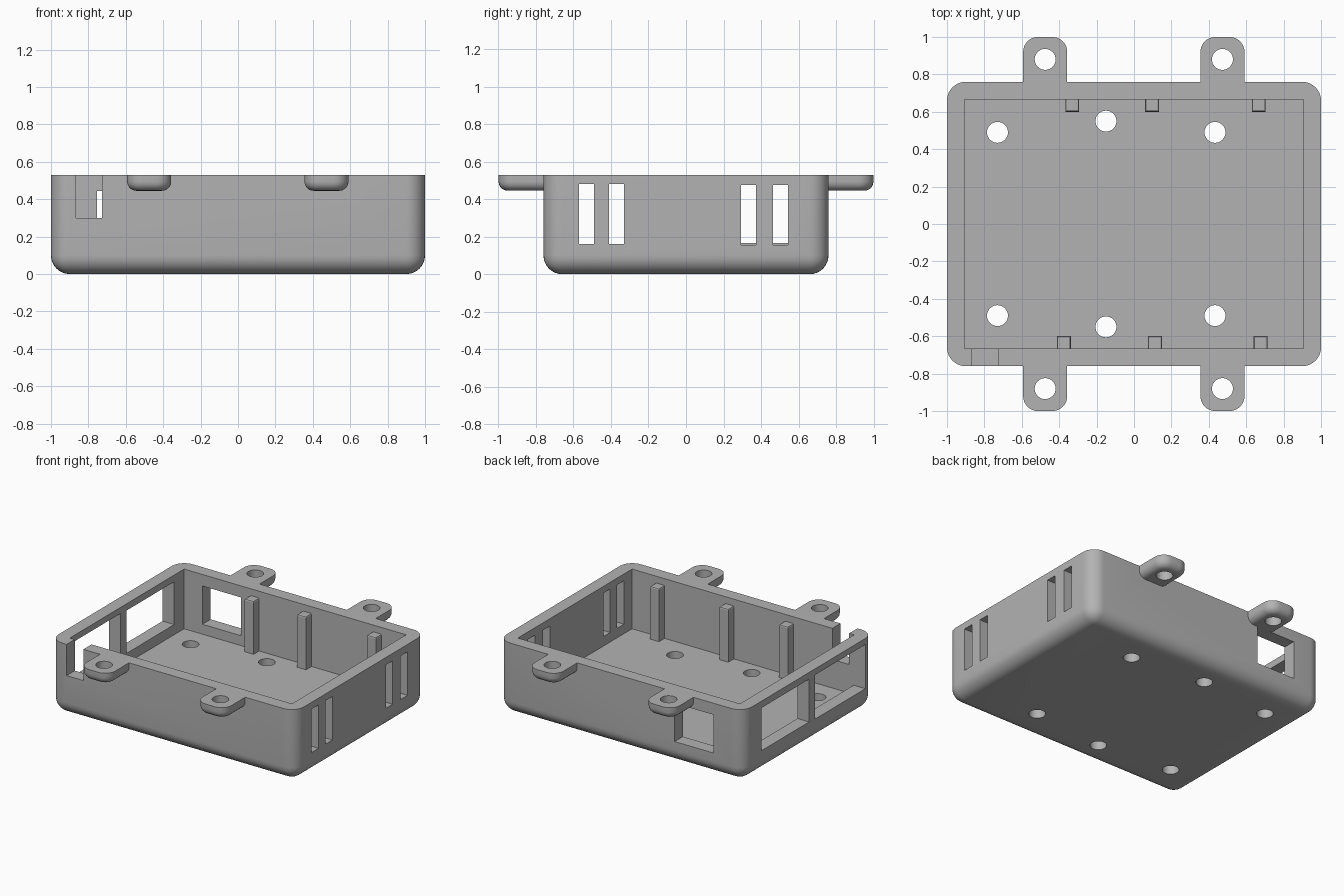
import bpy
import bmesh
from mathutils import Vector

if "Cube" in bpy.data.objects:
    bpy.data.objects.remove(bpy.data.objects["Cube"], do_unlink=True)

grey = bpy.data.materials.new("plain grey")
grey.use_nodes = True
grey.diffuse_color = (0.45, 0.45, 0.45, 1)
grey.node_tree.nodes["Principled BSDF"].inputs["Base Color"].default_value = (0.45, 0.45, 0.45, 1)

TOP = 0.53
HX, HY = 1.0, 0.76      # outer half sizes
IX, IY = 0.905, 0.665   # inner half sizes
FLOOR = 0.09


def box_bm(lo, hi):
    bm = bmesh.new()
    bmesh.ops.create_cube(bm, size=1)
    lo, hi = Vector(lo), Vector(hi)
    for v in bm.verts:
        v.co = (lo + hi) / 2 + v.co * (hi - lo)
    return bm


def bevel(bm, rule, radius, segments):
    edges = [e for e in bm.edges if rule(*[v.co for v in e.verts])]
    bmesh.ops.bevel(bm, geom=edges, offset=radius, offset_type='OFFSET',
                    segments=segments, profile=0.5, affect='EDGES', clamp_overlap=True)


def finish(bm, name):
    bmesh.ops.recalc_face_normals(bm, faces=bm.faces)
    mesh = bpy.data.meshes.new(name)
    bm.to_mesh(mesh)
    bm.free()
    mesh.materials.append(grey)
    obj = bpy.data.objects.new(name, mesh)
    bpy.context.collection.objects.link(obj)
    return obj


def activate(obj):
    bpy.ops.object.select_all(action='DESELECT')
    obj.select_set(True)
    bpy.context.view_layer.objects.active = obj


def combine(target, tool, operation):
    tool.hide_render = True
    mod = target.modifiers.new("combine", 'BOOLEAN')
    mod.operation = operation
    mod.solver = 'EXACT'
    mod.object = tool
    activate(target)
    bpy.ops.object.modifier_apply(modifier=mod.name)
    bpy.data.objects.remove(tool, do_unlink=True)


def cut_box(target, lo, hi):
    combine(target, finish(box_bm(lo, hi), "cutter"), 'DIFFERENCE')


def cut_hole(target, x, y, z0, z1, radius=0.056):
    bm = bmesh.new()
    bmesh.ops.create_cone(bm, cap_ends=True, segments=32, radius1=radius,
                          radius2=radius, depth=z1 - z0)
    bmesh.ops.translate(bm, verts=bm.verts, vec=(x, y, (z0 + z1) / 2))
    combine(target, finish(bm, "cutter"), 'DIFFERENCE')


def upright(a, b):
    return abs(a.z - b.z) > 0.01


# Rounded tray shell
bm = box_bm((-HX, -HY, 0), (HX, HY, TOP))
bevel(bm, lambda a, b: upright(a, b) or max(a.z, b.z) < 0.01, 0.1, 8)
tray = finish(bm, "case_tray")

# Mounting tabs, rounded at the outer corners and along the lower edge
for x in (-0.475, 0.473):
    for side in (-1, 1):
        bm = box_bm((x - 0.118, 0.72, 0.445), (x + 0.118, 1.0, TOP))
        bevel(bm, lambda a, b: upright(a, b) and a.y > 0.9, 0.08, 8)
        bevel(bm, lambda a, b: max(a.z, b.z) < 0.45 and max(a.y, b.y) > 0.75, 0.05, 5)
        for v in bm.verts:
            v.co.y *= side
        combine(tray, finish(bm, "tab"), 'UNION')
        cut_hole(tray, x, side * 0.88, 0.4, 0.6)

# Inner cavity
cut_box(tray, (-IX, -IY, FLOOR), (IX, IY, 0.7))

# Floor screw holes
for x, y in ((-0.73, 0.49), (-0.15, 0.55), (0.433, 0.49)):
    for side in (-1, 1):
        cut_hole(tray, x, side * y, -0.1, 0.2)

# Vent slots in the +x wall
for y0, z0, z1 in ((-0.57, 0.16, 0.48), (-0.41, 0.16, 0.48),
                   (0.293, 0.155, 0.475), (0.465, 0.155, 0.475)):
    cut_box(tray, (0.85, y0, z0), (1.1, y0 + 0.08, z1))

# Two large ports in the -x wall
cut_box(tray, (-1.1, -0.005, 0.165), (-0.85, 0.55, 0.48))
cut_box(tray, (-1.1, -0.66, 0.16), (-0.85, -0.075, 0.485))

# Back port and open front notch
cut_box(tray, (-0.755, 0.6, 0.163), (-0.44, 0.9, 0.445))
cut_box(tray, (-0.865, -0.9, 0.3), (-0.728, -0.6, 0.7))

activate(tray)
bpy.ops.object.shade_smooth_by_angle(angle=0.6)

# Board support posts along the front and back walls
for side, label, centres in ((1, "back", (-0.33, 0.097, 0.667)),
                             (-1, "front", (-0.375, 0.112, 0.677))):
    for i, x in enumerate(centres):
        bm = box_bm((x - 0.037, 0.6, 0.06), (x + 0.037, 0.69, 0.48))
        bevel(bm, lambda a, b: min(a.z, b.z) > 0.45 and min(a.y, b.y) < 0.65, 0.01, 2)
        for v in bm.verts:
            v.co.y *= side
        finish(bm, f"{label}_post_{i + 1}")
